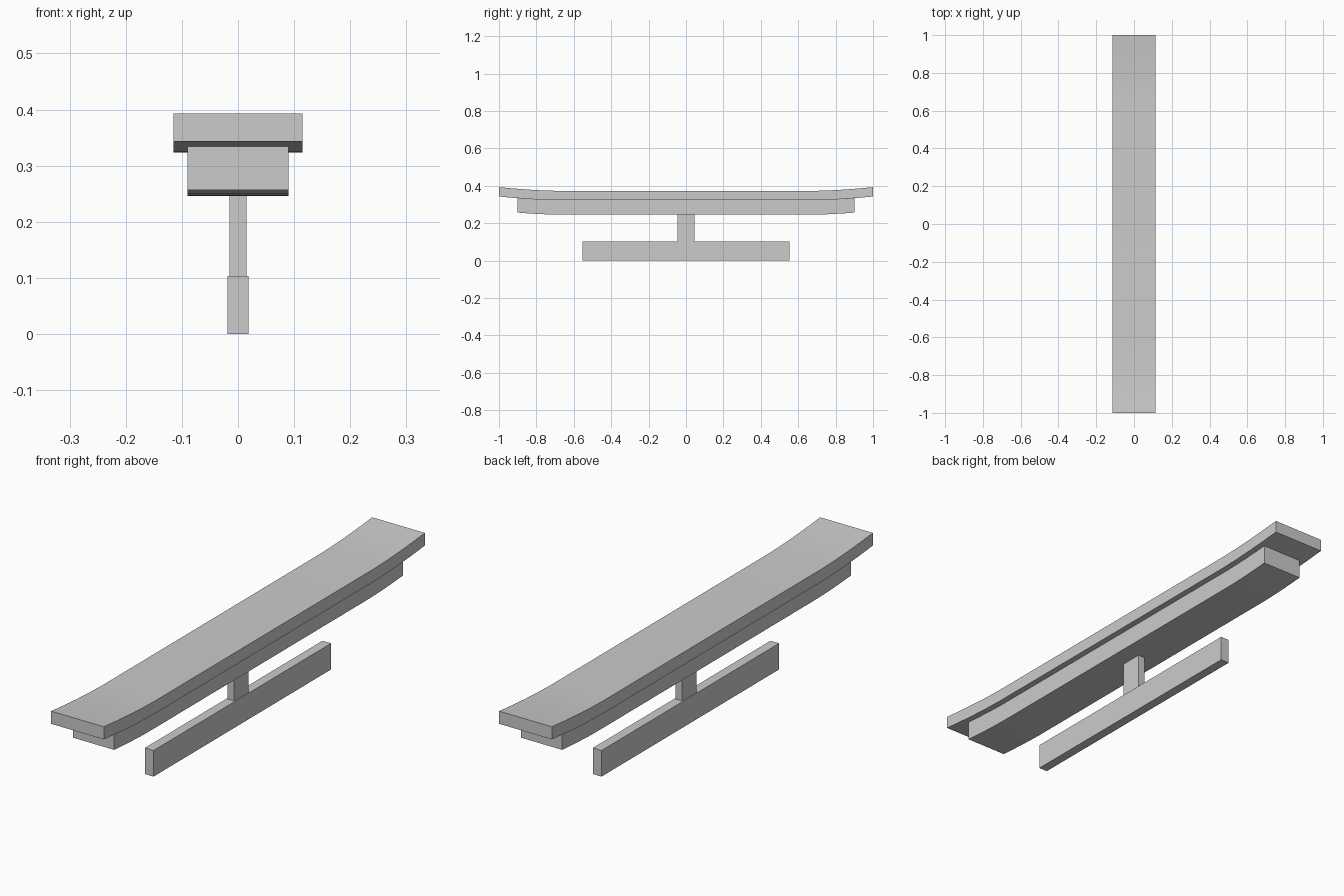
import bpy, bmesh

if "Cube" in bpy.data.objects:
    bpy.data.objects.remove(bpy.data.objects["Cube"])

FLAT, RISE = 0.68, 0.020  # flat half-length, and end lift at y = 1


def lift(y):
    return RISE * (max(0.0, abs(y) - FLAT) / (1 - FLAT)) ** 1.6


def plank(name, half_w, half_l, z0, z1):
    """Board extruded across x from an upturned side profile."""
    half = [FLAT + (half_l - FLAT) * i / 4 for i in range(5)]
    ys = [-y for y in reversed(half)] + half
    profile = [(y, z0 + lift(y)) for y in ys]
    profile += [(y, z1 + lift(y)) for y in reversed(ys)]
    bm = bmesh.new()
    n = len(ys)
    a, b = [[bm.verts.new((x, y, z)) for y, z in profile] for x in (-half_w, half_w)]
    m = len(profile)
    for i in range(m):
        j = (i + 1) % m
        bm.faces.new((a[i], a[j], b[j], b[i]))
    for side in (a, b):
        for i in range(n - 1):
            bm.faces.new((side[i], side[i + 1], side[m - 2 - i], side[m - 1 - i]))
    bmesh.ops.recalc_face_normals(bm, faces=bm.faces)
    mesh = bpy.data.meshes.new(name)
    bm.to_mesh(mesh)
    bm.free()
    obj = bpy.data.objects.new(name, mesh)
    bpy.context.collection.objects.link(obj)
    bpy.ops.object.select_all(action='DESELECT')
    obj.select_set(True)
    bpy.context.view_layer.objects.active = obj
    bpy.ops.object.shade_smooth_by_angle()


def box(name, half_x, half_y, z0, z1):
    bpy.ops.mesh.primitive_cube_add(size=2, location=(0, 0, (z0 + z1) / 2))
    obj = bpy.context.object
    obj.name = name
    obj.scale = (half_x, half_y, (z1 - z0) / 2)
    bpy.ops.object.transform_apply(location=False, rotation=False, scale=True)


# Upper and lower upturned boards
plank("upper_board", 0.115, 1.0, 0.323, 0.373)
plank("lower_board", 0.09, 0.9, 0.246, 0.323)

# Central post and long base bar
box("post", 0.015, 0.045, 0.103, 0.246)
box("base_bar", 0.019, 0.553, 0.0, 0.103)
